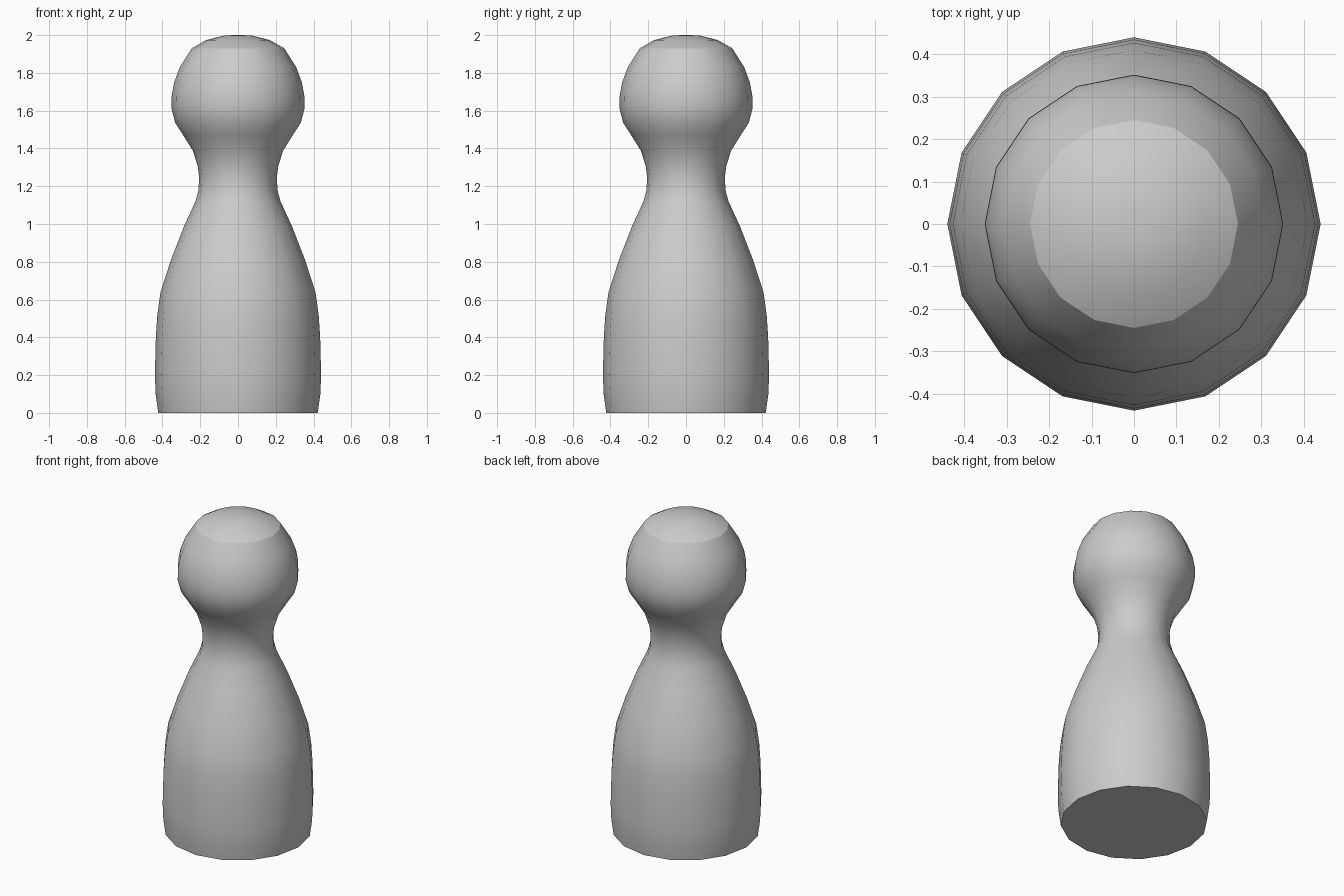
import bpy, bmesh, math

if "Cube" in bpy.data.objects:
    bpy.data.objects.remove(bpy.data.objects["Cube"])

SIDES = 16

# Lathe profile (radius, height) from base to crown
PROFILE = [
    (0.422, 0.0), (0.436, 0.10), (0.44, 0.20), (0.435, 0.40), (0.427, 0.52),
    (0.41, 0.64), (0.355, 0.81), (0.285, 0.99), (0.225, 1.12), (0.209, 1.18),
    (0.206, 1.25), (0.214, 1.31), (0.24, 1.39), (0.29, 1.47), (0.332, 1.535),
    (0.352, 1.61), (0.351, 1.68), (0.338, 1.75), (0.308, 1.83), (0.245, 1.93),
    (0.17, 1.973), (0.075, 1.997), (0.03, 2.0),
]


def lathe(name, profile, sides):
    bm = bmesh.new()
    rings = []
    for r, z in profile:
        rings.append([bm.verts.new((r * math.cos(2 * math.pi * i / sides),
                                    r * math.sin(2 * math.pi * i / sides), z))
                      for i in range(sides)])
    for a, b in zip(rings, rings[1:]):
        for i in range(sides):
            j = (i + 1) % sides
            bm.faces.new((a[i], a[j], b[j], b[i]))
    # Flat base and crown caps
    bm.faces.new(rings[0][::-1])
    bm.faces.new(rings[-1])
    mesh = bpy.data.meshes.new(name)
    bm.to_mesh(mesh)
    bm.free()
    obj = bpy.data.objects.new(name, mesh)
    bpy.context.collection.objects.link(obj)
    return obj


# Peg figure: body, neck and head in one turned piece
figure = lathe("turned_peg_figure", PROFILE, SIDES)
bpy.context.view_layer.objects.active = figure
figure.select_set(True)
bpy.ops.object.shade_smooth_by_angle(angle=math.radians(30))

# Crisp edge around the crown of the head
ring = {PROFILE.index((0.245, 1.93)) * SIDES + i for i in range(SIDES)}
for e in figure.data.edges:
    if set(e.vertices) <= ring:
        e.use_edge_sharp = True
